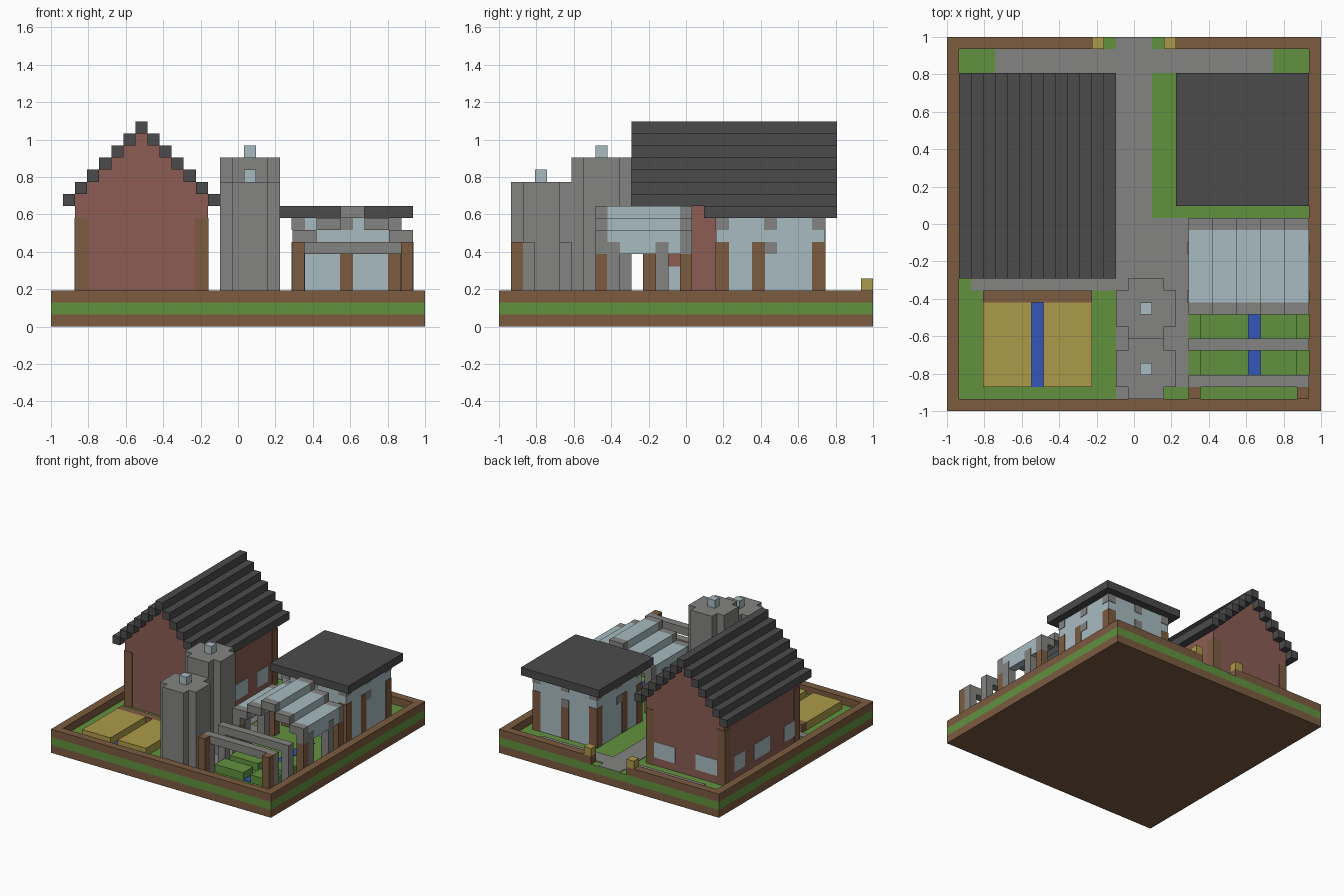
import bpy
import bmesh
from mathutils import Vector

cube = bpy.data.objects.get("Cube")
if cube:
    bpy.data.objects.remove(cube, do_unlink=True)

UNIT = 2 / 31  # one block


def material(name, rgb):
    mat = bpy.data.materials.new(name)
    mat.use_nodes = True
    linear = [((c / 255 + 0.055) / 1.055) ** 2.4 for c in rgb] + [1]
    mat.diffuse_color = linear
    mat.node_tree.nodes["Principled BSDF"].inputs["Base Color"].default_value = linear
    return mat


BROWN = material("earth brown", (124, 91, 64))
GREEN = material("grass green", (97, 145, 63))
GREY = material("stone grey", (131, 131, 129))
DARK = material("roof charcoal", (75, 75, 75))
GLASS = material("pale blue", (168, 187, 192))
STRAW = material("straw yellow", (171, 154, 72))
WATER = material("water blue", (53, 86, 182))
BRICK = material("brick red", (140, 93, 84))


def blocks(name, mat, boxes, pad=0.0):
    """One object from boxes (x0, x1, y0, y1, z0, z1) counted in blocks."""
    bm = bmesh.new()
    for x0, x1, y0, y1, z0, z1 in boxes:
        lo = Vector((x0 * UNIT - 1 - pad, y0 * UNIT - 1 - pad, z0 * UNIT))
        hi = Vector((x1 * UNIT - 1 + pad, y1 * UNIT - 1 + pad, z1 * UNIT))
        made = bmesh.ops.create_cube(bm, size=1)
        for v in made["verts"]:
            v.co = (lo + hi) / 2 + v.co * (hi - lo)
    mesh = bpy.data.meshes.new(name)
    bm.to_mesh(mesh)
    bm.free()
    mesh.materials.append(mat)
    obj = bpy.data.objects.new(name, mesh)
    bpy.context.collection.objects.link(obj)
    return obj


def corners(x0, x1, y0, y1, z0, z1):
    """Single-block posts at the four corners of a rectangle."""
    return [(x, x + 1, y, y + 1, z0, z1) for x in (x0, x1 - 1) for y in (y0, y1 - 1)]


# Base slab, turf and rim with a gate gap at the back
blocks("base", BROWN, [(0, 31, 0, 31, 0, 1)])
blocks("turf", GREEN, [(0, 31, 0, 31, 1, 2)])
blocks("rim", BROWN, [(0, 31, 0, 1, 2, 3), (0, 1, 1, 31, 2, 3), (30, 31, 1, 31, 2, 3),
                      (1, 13, 30, 31, 2, 3), (18, 30, 30, 31, 2, 3)])
blocks("gate_posts", STRAW, [(x, x + 1, 30, 31, 3, 4) for x in (12, 18)])

# Paths
TOP = 2.08
blocks("paths", GREY, [(14, 17, 1, 31, 2, TOP), (4, 14, 28, 30, 2, TOP),
                       (17, 27, 28, 30, 2, TOP), (2, 14, 10, 11, 2, TOP),
                       (17, 20, 2, 16, 2, TOP)])

# Crop field split by a water channel
blocks("crop_beds", STRAW, [(3, 7, 2, 9, 2, 3), (8, 12, 2, 9, 2, 3)])
blocks("field_channel", WATER, [(7, 8, 2, 9, 2, TOP)])
blocks("field_bank", BROWN, [(3, 12, 9, 10, 2, 3)])

# Barn: walls follow the stepped roof
BARN = (2, 13, 12, 27)
blocks("barn_walls", BRICK, [BARN + (2, 11)] +
       [(2 + s, 13 - s, 12, 27, 10 + s, 11 + s) for s in range(1, 6)])
steps = [(x, x + 1, 11, 28, 10 + s, 11 + s) for s in range(6) for x in (1 + s, 13 - s)]
blocks("barn_roof", DARK, steps + [(7, 8, 11, 28, 16, 17)])
blocks("barn_corner_posts", BROWN, corners(*BARN, 2, 9), pad=0.004)
side_windows = [(x, x + 1, y0, y1, 3, 5) for x in (2, 12)
                for y0, y1 in ((13, 15), (18, 21), (23, 25))]
back_windows = [(x, x + 3, 26, 27, 3, 5) for x in (3, 9)]
blocks("barn_windows", GLASS, side_windows + back_windows, pad=0.003)

# Two silos with clipped corners and a lamp on top
for name, y, top in (("front_silo", 1, 12), ("rear_silo", 6, 14)):
    blocks(name, GREY, [(14, 19, y + 1, y + 4, 2, top), (15, 18, y, y + 1, 2, top),
                        (15, 18, y + 4, y + 5, 2, top)])
    blocks(name + "_lamp", GLASS, [(16, 17, y + 2, y + 3, top, top + 1)])

# House with flat roof
HOUSE = (20, 29, 18, 27)
blocks("house_walls", GLASS, [HOUSE + (2, 9)])
blocks("house_roof", DARK, [(19, 30, 17, 28, 9, 10)])
blocks("house_corner_posts", BROWN, corners(*HOUSE, 2, 7), pad=0.004)
blocks("house_corner_caps", GREY, corners(*HOUSE, 8, 9), pad=0.004)
blocks("house_doors", BROWN, [(24, 25, 18, 27, 2, 6), (20, 29, 21, 22, 2, 7)], pad=0.003)
blocks("house_vents", GREY, [(24, 25, 18, 27, 6, 7), (24, 25, 18, 27, 8, 9),
                             (20, 29, 22, 23, 6, 7), (20, 29, 22, 23, 8, 9)], pad=0.003)


# Greenhouse: stepped arch, glass between stone end frames
def arch(y0, y1):
    level = [(24, 26, 9), (22, 24, 8), (26, 28, 8), (20, 22, 7), (28, 30, 7),
             (20, 21, 6), (29, 30, 6)]
    return [(x0, x1, y0, y1, z, z + 1) for x0, x1, z in level]


blocks("greenhouse_glass", GLASS, arch(9, 15))
blocks("greenhouse_frames", GREY, arch(8, 9) + arch(15, 16))
blocks("greenhouse_posts", BROWN, corners(20, 30, 8, 16, 2, 6))
blocks("greenhouse_pillars", GREY, [(x, x + 1, y, y + 1, 2, 7) for x in (20, 29)
                                    for y in (9, 13)], pad=0.003)

# Garden beds with a channel, under a pergola
blocks("garden_beds", GREEN, [(x0, x1, y, y + 2, 2, 3) for y in (3, 6)
                              for x0, x1 in ((21, 25), (26, 29))])
blocks("garden_channel", WATER, [(25, 26, 3, 16, 2, TOP)])
beams = [(20, 30, y, y + 1, 6, 7) for y in (2, 5)]
legs = [(x, x + 1, y, y + 1, 2, 6) for x in (20, 29) for y in (2, 5)]
blocks("pergola_beams", GREY, beams + legs)
blocks("pergola_front_posts", BROWN, [(x, x + 1, 1, 2, 2, 7) for x in (20, 29)])
